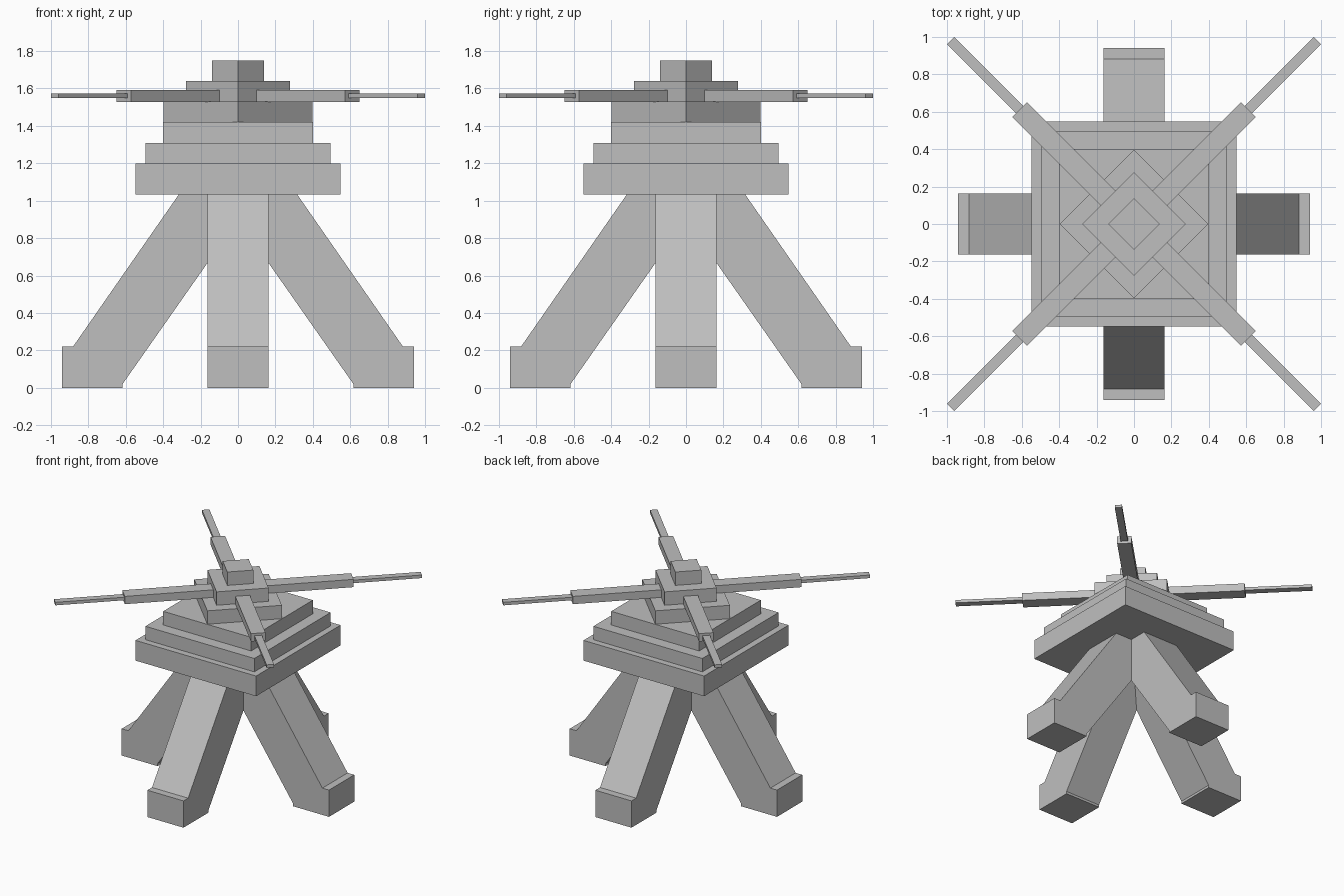
import bpy
import math
from mathutils import Matrix

cube = bpy.data.objects.get("Cube")
if cube:
    bpy.data.objects.remove(cube, do_unlink=True)

grey = bpy.data.materials.new("plain_grey")
grey.use_nodes = True
colour = (0.52, 0.52, 0.52, 1)
grey.diffuse_color = colour
grey.node_tree.nodes["Principled BSDF"].inputs["Base Color"].default_value = colour


def prism(name, profile, width, matrix):
    """Extrude an XZ profile along Y, centred, then place it with a matrix."""
    n = len(profile)
    verts = [(x, side * width / 2, z) for side in (-1, 1) for x, z in profile]
    faces = [tuple(range(n)), tuple(reversed(range(n, 2 * n)))]
    faces += [(i, i + n, (i + 1) % n + n, (i + 1) % n) for i in range(n)]
    mesh = bpy.data.meshes.new(name)
    mesh.from_pydata(verts, [], faces)
    mesh.transform(matrix)
    mesh.materials.append(grey)
    obj = bpy.data.objects.new(name, mesh)
    bpy.context.collection.objects.link(obj)
    return obj


def block(name, x0, x1, width, z0, z1, angle=0):
    profile = [(x0, z0), (x1, z0), (x1, z1), (x0, z1)]
    return prism(name, profile, width, Matrix.Rotation(math.radians(angle), 4, "Z"))


def tier(name, half, z0, z1, angle=0):
    return block(name, -half, half, 2 * half, z0, z1, angle)


# Stepped square platform
tier("platform_base", 0.548, 1.032, 1.198)
tier("platform_middle", 0.495, 1.198, 1.308)
tier("platform_top", 0.4, 1.308, 1.42)

# Turned square hub
diag = math.sqrt(0.5)
tier("hub_lower", 0.398 * diag, 1.42, 1.53, 45)
tier("hub_middle", 0.278 * diag, 1.53, 1.64, 45)
tier("hub_cap", 0.139 * diag, 1.64, 1.75, 45)

# Sloping legs with upright feet, and the diagonal rotor arms
leg_profile = [(0.617, 0), (0.942, 0), (0.942, 0.22), (0.882, 0.22),
               (0.27, 1.1), (0, 1.1), (0, 0.9), (0.617, 0.02)]
legs = ("left", "back", "right", "front")
arms = ("back_left", "back_right", "front_right", "front_left")
for i in range(4):
    turn = Matrix.Rotation(math.radians(90 * i), 4, "Z")
    prism(legs[i] + "_leg", leg_profile, 0.328, turn)
    block(arms[i] + "_arm", 0.1, 0.865, 0.11, 1.528, 1.592, 45 + 90 * i)
    block(arms[i] + "_rod", 0.84, 1.386, 0.056, 1.548, 1.573, 45 + 90 * i)
